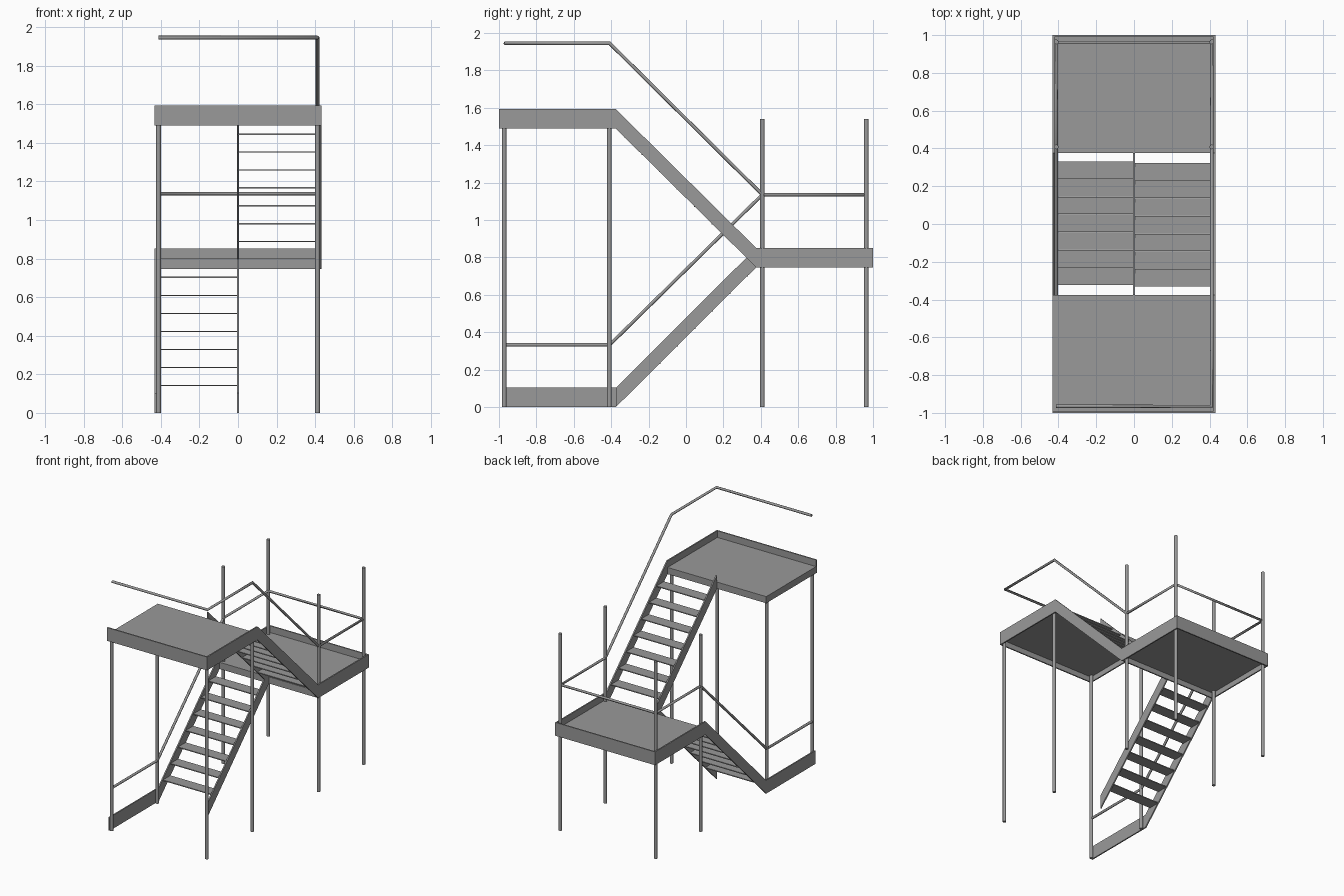
import bpy
import bmesh

cube = bpy.data.objects.get("Cube")
if cube:
    bpy.data.objects.remove(cube, do_unlink=True)

# Single painted-steel colour
steel = bpy.data.materials.new("grey_steel")
steel.use_nodes = True
GREY = (0.32, 0.32, 0.32, 1)
steel.diffuse_color = GREY
steel.node_tree.nodes["Principled BSDF"].inputs["Base Color"].default_value = GREY

# Main dimensions
W = 0.432            # half width
T = 0.01             # plate thickness
H = 0.104            # fascia and stringer height
KINK = 0.375         # where flights meet landings
GROUND, MID, TOP = 0.0, 0.747, 1.489   # fascia undersides
POST_X = 0.412
STEPS = 8


def finish(name, bm):
    bmesh.ops.recalc_face_normals(bm, faces=bm.faces[:])
    mesh = bpy.data.meshes.new(name)
    bm.to_mesh(mesh)
    bm.free()
    obj = bpy.data.objects.new(name, mesh)
    mesh.materials.append(steel)
    bpy.context.collection.objects.link(obj)
    return obj


def box(name, x0, x1, y0, y1, z0, z1):
    bm = bmesh.new()
    bmesh.ops.create_cube(bm, size=1)
    for v in bm.verts:
        v.co.x = x1 if v.co.x > 0 else x0
        v.co.y = y1 if v.co.y > 0 else y0
        v.co.z = z1 if v.co.z > 0 else z0
    return finish(name, bm)


def stringer(name, x, path):
    """Upright plate of constant height following a (y, z) underside path."""
    bm = bmesh.new()
    outline = path + [(y, z + H) for y, z in reversed(path)]
    face = bm.faces.new([bm.verts.new((x - T / 2, y, z)) for y, z in outline])
    new = bmesh.ops.extrude_face_region(bm, geom=[face])["geom"]
    bmesh.ops.translate(bm, vec=(T, 0, 0),
                        verts=[g for g in new if isinstance(g, bmesh.types.BMVert)])
    return finish(name, bm)


# Stringers: outer ones run on into the landing fascias
lower = [(-KINK, GROUND), (KINK, MID)]
upper = [(KINK, MID), (-KINK, TOP)]
stringer("lower_outer_stringer", -W + T / 2, [(-0.985, GROUND)] + lower + [(1, MID)])
stringer("upper_outer_stringer", W - T / 2, [(1, MID)] + upper + [(-1, TOP)])
stringer("lower_inner_stringer", 0, lower)
stringer("upper_inner_stringer", 0, upper)

# Landings: thin deck, end fascia and a low beam at the stair edge
for label, side, z in (("lower", 1, MID), ("upper", -1, TOP)):
    deck = z + H / 2
    ys = sorted((side * KINK, side))
    box(label + "_deck", -W + T / 2, W - T / 2, *ys, deck - T, deck)
    box(label + "_end_fascia", -W, W, *sorted((side, side * (1 - T))), z, z + H)
    box(label + "_edge_beam", -W, W,
        *sorted((side * KINK, side * (KINK + T))), z, deck)
box("upper_side_beam", -W, -W + T, -1, -KINK, TOP, TOP + H / 2)

# Treads of both flights
run = 2 * KINK / STEPS
for label, x0, x1, side, z0, z1 in (("lower", -W + T, 0, 1, GROUND, MID),
                                    ("upper", 0, W - T, -1, MID, TOP)):
    for k in range(1, STEPS):
        y = side * (-KINK + run * k + 0.004)
        z = z0 + H / 2 + (z1 - z0) * k / STEPS
        box(f"{label}_tread_{k}", x0, x1, y - 0.046, y + 0.046, z - 0.007, z)

# Posts
for side in (-1, 1):
    for y, height in ((-0.972, TOP + 0.04), (-0.41, TOP + 0.04),
                      (0.408, 1.54), (0.964, 1.54)):
        bpy.ops.mesh.primitive_cylinder_add(
            vertices=16, radius=0.0125, depth=height,
            location=(side * POST_X, y, height / 2))
        post = bpy.context.object
        post.name = "post"
        post.data.materials.append(steel)
        bpy.ops.object.shade_smooth_by_angle()

# Continuous handrail wrapping both flights
R = POST_X
F, B, I = -0.965, 0.962, 0.408
LOW, MIDDLE, HIGH = 0.333, 1.136, 1.945
path = [(-R, F, LOW), (-R, -I, LOW), (-R, I, MIDDLE), (-R, B, MIDDLE),
        (R, B, MIDDLE), (R, I, MIDDLE), (R, -I, HIGH), (R, F, HIGH), (-R, F, HIGH)]
curve = bpy.data.curves.new("handrail", "CURVE")
curve.dimensions = "3D"
curve.bevel_depth = 0.01
curve.bevel_resolution = 3
curve.use_fill_caps = True
spline = curve.splines.new("POLY")
spline.points.add(len(path) - 1)
for point, co in zip(spline.points, path):
    point.co = (*co, 1)
curve.materials.append(steel)
bpy.context.collection.objects.link(bpy.data.objects.new("handrail", curve))
